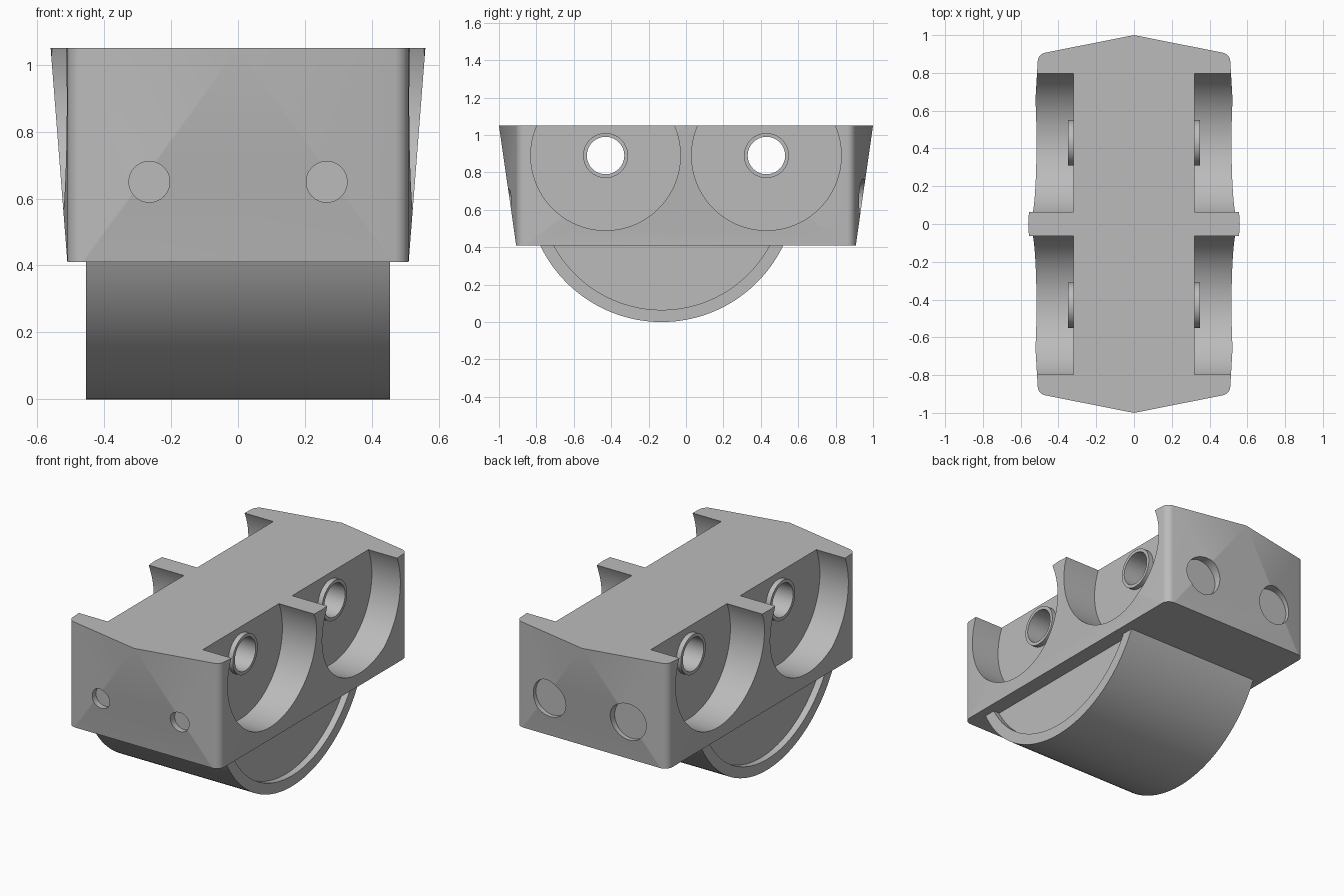
import bpy, bmesh
from math import sin, cos, pi, asin, radians
from mathutils import Matrix, Vector

cube = bpy.data.objects.get("Cube")
if cube:
    bpy.data.objects.remove(cube, do_unlink=True)

grey = bpy.data.materials.new("light grey")
grey.use_nodes = True
COLOUR = (0.5, 0.5, 0.5, 1)
grey.diffuse_color = COLOUR
next(n for n in grey.node_tree.nodes
     if n.type == 'BSDF_PRINCIPLED').inputs["Base Color"].default_value = COLOUR

BOTTOM, TOP = 0.41, 1.05
AXLE_Y, AXLE_Z = 0.43, 0.89
DRUM_Y, DRUM_Z = -0.13, 0.72


def finish(name, bm):
    bmesh.ops.recalc_face_normals(bm, faces=bm.faces)
    me = bpy.data.meshes.new(name)
    bm.to_mesh(me)
    bm.free()
    me.materials.append(grey)
    ob = bpy.data.objects.new(name, me)
    bpy.context.collection.objects.link(ob)
    return ob


def cylinder(name, axis, start, end, centre, radius, segments=96):
    """Cylinder along X or Y from start to end; centre holds the other coordinates."""
    bm = bmesh.new()
    middle = (start + end) / 2
    if axis == 'X':
        turn, place = Matrix.Rotation(pi / 2, 4, 'Y'), (middle, *centre)
    else:
        turn, place = Matrix.Rotation(pi / 2, 4, 'X'), (centre[0], middle, centre[1])
    bmesh.ops.create_cone(bm, cap_ends=True, segments=segments, radius1=radius,
                          radius2=radius, depth=abs(end - start),
                          matrix=Matrix.Translation(place) @ turn)
    return finish(name, bm)


def cut(target, cutter):
    mod = target.modifiers.new("cut", 'BOOLEAN')
    mod.operation, mod.solver, mod.object = 'DIFFERENCE', 'EXACT', cutter
    bpy.context.view_layer.objects.active = target
    bpy.ops.object.modifier_apply(modifier=mod.name)
    bpy.data.objects.remove(cutter, do_unlink=True)


def smooth(ob, angle):
    bpy.ops.object.select_all(action='DESELECT')
    ob.select_set(True)
    bpy.context.view_layer.objects.active = ob
    bpy.ops.object.shade_smooth_by_angle(angle=radians(angle))


def prism(name, outline, half_width):
    """Outline in the YZ plane, extruded evenly to both sides in X."""
    bm = bmesh.new()
    face = bm.faces.new([bm.verts.new((-half_width, y, z)) for y, z in outline])
    new = bmesh.ops.extrude_face_region(bm, geom=[face])["geom"]
    bmesh.ops.translate(bm, vec=(2 * half_width, 0, 0),
                        verts=[v for v in new if isinstance(v, bmesh.types.BMVert)])
    return finish(name, bm)


def drum_arc(radius, steps=64):
    """Lower drum arc, ending just inside the body."""
    low = asin((BOTTOM + 0.02 - DRUM_Z) / radius)
    return [(DRUM_Y + radius * cos(a), DRUM_Z + radius * sin(a))
            for a in (low - (pi + 2 * low) * i / steps for i in range(steps + 1))]


# Body: rounded box with faceted ends and sides that peak at the top edge
bm = bmesh.new()
ROUND, STEPS = 0.05, 16
for sx in (-1, 1):
    for sy in (-1, 1):
        for i in range(STEPS + 1):
            a = pi / 2 * i / STEPS
            for z in (BOTTOM, TOP):
                bm.verts.new((sx * (0.46 + ROUND * cos(a)),
                              sy * (0.858 + ROUND * sin(a)), z))
for peak in ((0.56, 0), (-0.56, 0), (0, 1), (0, -1)):
    bm.verts.new((*peak, TOP))
hull = bmesh.ops.convex_hull(bm, input=bm.verts)
bmesh.ops.delete(bm, geom=[v for v in bm.verts if not v.link_faces], context='VERTS')
bmesh.ops.dissolve_limit(bm, angle_limit=radians(0.5), verts=bm.verts, edges=bm.edges)
body = finish("body", bm)

# Wheel wells and axle bores
for y in (-AXLE_Y, AXLE_Y):
    for side in (-1, 1):
        cut(body, cylinder("well_cutter", 'X', side * 0.32, side * 0.8,
                           (y, AXLE_Z), 0.40, 128))
    cut(body, cylinder("bore_cutter", 'X', -0.8, 0.8, (y, AXLE_Z), 0.11))

# Shallow round pockets: small at the front, large at the back
for end, radius in ((-1, 0.061), (1, 0.115)):
    for x in (-0.265, 0.265):
        cut(body, cylinder("pocket_cutter", 'Y', end * 0.90, end * 1.2,
                           (x, 0.65), radius, 64))
smooth(body, 7)

# Axle tubes standing slightly proud of the wells
for name, y in (("front_axle_tube", -AXLE_Y), ("back_axle_tube", AXLE_Y)):
    tube = cylinder(name, 'X', -0.35, 0.35, (y, AXLE_Z), 0.12)
    cut(tube, cylinder("tube_cutter", 'X', -0.8, 0.8, (y, AXLE_Z), 0.10))
    smooth(tube, 30)

# Drum under the body: recessed core and a full-width rim
core = prism("drum_core", drum_arc(0.68), 0.415)
rim = prism("drum_rim", drum_arc(0.72) + drum_arc(0.655)[::-1], 0.455)
for part in (core, rim):
    smooth(part, 30)
